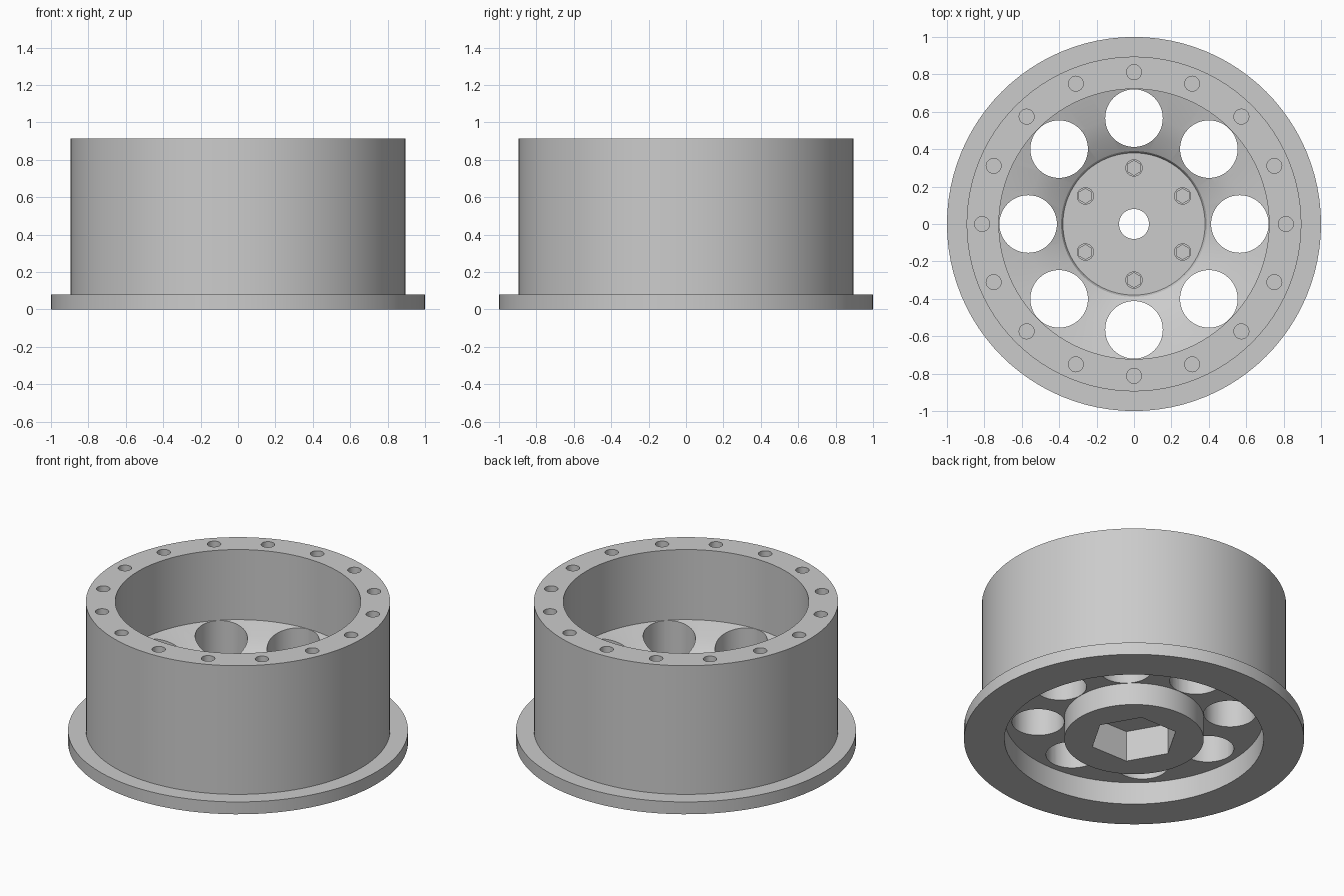
import bpy, bmesh, math
from mathutils import Matrix, Vector

cube = bpy.data.objects.get("Cube")
if cube:
    bpy.data.objects.remove(cube, do_unlink=True)

grey = bpy.data.materials.new("wheel_grey")
grey.use_nodes = True
grey.diffuse_color = (0.6, 0.6, 0.6, 1)
grey.node_tree.nodes["Principled BSDF"].inputs["Base Color"].default_value = (0.6, 0.6, 0.6, 1)


def finish(bm, name):
    bmesh.ops.recalc_face_normals(bm, faces=bm.faces)
    mesh = bpy.data.meshes.new(name)
    bm.to_mesh(mesh)
    bm.free()
    mesh.materials.append(grey)
    obj = bpy.data.objects.new(name, mesh)
    bpy.context.collection.objects.link(obj)
    return obj


def prism(bm, sides, radius, low, high, ring=0, angle=0, turn=0):
    """Upright prism placed on a ring around the axle."""
    place = Matrix.Rotation(angle, 4, 'Z') @ Matrix.Translation((ring, 0, (low + high) / 2))
    spin = Matrix.Rotation(turn - angle, 4, 'Z')
    bmesh.ops.create_cone(bm, cap_ends=True, segments=sides, radius1=radius,
                          radius2=radius, depth=high - low, matrix=place @ spin)


def carve(obj, cutter):
    cutter.hide_render = True
    mod = obj.modifiers.new("cut", 'BOOLEAN')
    mod.operation = 'DIFFERENCE'
    mod.solver = 'EXACT'
    mod.object = cutter
    bpy.context.view_layer.update()
    solid = obj.evaluated_get(bpy.context.evaluated_depsgraph_get())
    mesh = bpy.data.meshes.new_from_object(solid)
    obj.modifiers.clear()
    obj.data = mesh
    bpy.data.objects.remove(cutter, do_unlink=True)


def smooth(obj):
    bpy.ops.object.select_all(action='DESELECT')
    obj.select_set(True)
    bpy.context.view_layer.objects.active = obj
    bpy.ops.object.shade_smooth_by_angle(angle=math.radians(30))


def ring_angles(count):
    return [math.pi / 2 + i * math.tau / count for i in range(count)]


# Lathed rim, dished web and hub
profile = [(.08, 0), (.08, .31), (.38, .31), (.39, .33), (.48, .385), (.57, .42),
           (.722, .46), (.722, .915), (.895, .915), (.895, .08), (1, .08), (1, 0),
           (.762, 0), (.762, .145), (.41, .145), (.41, 0)]
STEPS = 96
bm = bmesh.new()
rings = []
for i in range(STEPS):
    turn = Matrix.Rotation(i * math.tau / STEPS, 3, 'Z')
    rings.append([bm.verts.new(turn @ Vector((r, 0, z))) for r, z in profile])
for i in range(STEPS):
    a, b = rings[i], rings[(i + 1) % STEPS]
    for j in range(len(profile)):
        k = (j + 1) % len(profile)
        bm.faces.new((a[j], b[j], b[k], a[k]))
wheel = finish(bm, "wheel")

# Web openings, rim bolt holes and the hexagonal drive socket
bm = bmesh.new()
for angle in ring_angles(8):
    prism(bm, 48, .154, .05, .6, .566, angle)
for angle in ring_angles(16):
    prism(bm, 24, .04, .77, 1, .812, angle)
prism(bm, 6, .26, -.1, .2, turn=math.pi / 2)
cutter = finish(bm, "wheel_cutter")

# Turn the socket so that its corners lie on the x axis
tips = [v for v in cutter.data.vertices if v.co.z < 0]
lean = math.atan2(tips[0].co.y, tips[0].co.x)
fix = Matrix.Rotation(-lean, 3, 'Z')
for v in cutter.data.vertices:
    if v.co.xy.length < .3:
        v.co = fix @ v.co
carve(wheel, cutter)
smooth(wheel)

# Hub bolts with hexagonal sockets
bm = bmesh.new()
for angle in ring_angles(6):
    prism(bm, 24, .046, .29, .335, .3, angle)
bolts = finish(bm, "hub_bolts")
bm = bmesh.new()
for angle in ring_angles(6):
    prism(bm, 6, .039, .315, .4, .3, angle)
carve(bolts, finish(bm, "bolt_cutter"))
smooth(bolts)
